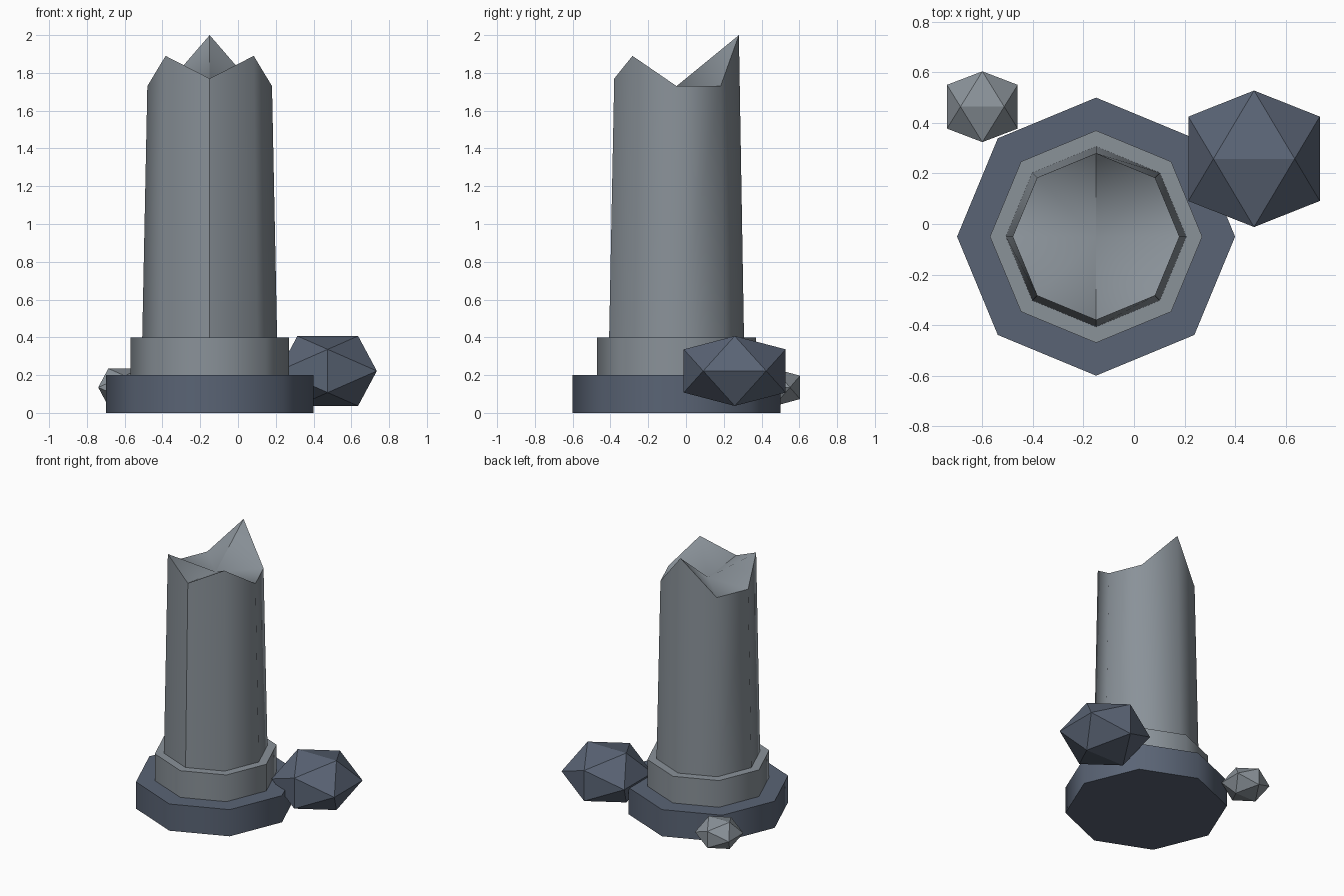
import bpy, bmesh, math
from math import radians, cos, sin
from mathutils import Vector

cube = bpy.data.objects.get("Cube")
if cube:
    bpy.data.objects.remove(cube, do_unlink=True)

AXIS = Vector((-0.15, -0.05, 0))


def make_material(name, hex_code):
    def linear(c):
        return c / 12.92 if c <= 0.04045 else ((c + 0.055) / 1.055) ** 2.4
    rgb = [linear(int(hex_code[i:i + 2], 16) / 255) for i in (0, 2, 4)]
    mat = bpy.data.materials.new(name)
    mat.use_nodes = True
    mat.diffuse_color = (*rgb, 1)
    bsdf = mat.node_tree.nodes["Principled BSDF"]
    bsdf.inputs["Base Color"].default_value = (*rgb, 1)
    bsdf.inputs["Roughness"].default_value = 0.9
    return mat


light_stone = make_material("light stone", "8A9299")
dark_stone = make_material("dark stone", "5A6475")


def finish(name, bm, mat, location, smooth=None):
    bmesh.ops.recalc_face_normals(bm, faces=bm.faces)
    mesh = bpy.data.meshes.new(name)
    bm.to_mesh(mesh)
    bm.free()
    mesh.materials.append(mat)
    obj = bpy.data.objects.new(name, mesh)
    obj.location = location
    bpy.context.collection.objects.link(obj)
    if smooth:
        bpy.ops.object.select_all(action='DESELECT')
        obj.select_set(True)
        bpy.context.view_layer.objects.active = obj
        bpy.ops.object.shade_smooth_by_angle(angle=radians(smooth))
    return obj


def octagon(bm, radius, heights):
    """Ring of eight corners, starting at the front."""
    ring = []
    for i, z in enumerate(heights):
        a = radians(45 * i - 90)
        ring.append(bm.verts.new((radius * cos(a), radius * sin(a), z)))
    return ring


def bridge(bm, low, high):
    for i in range(8):
        j = (i + 1) % 8
        bm.faces.new((low[i], low[j], high[j], high[i]))


def slab(name, radius, bottom, top, mat):
    bm = bmesh.new()
    low, high = octagon(bm, radius, [bottom] * 8), octagon(bm, radius, [top] * 8)
    bridge(bm, low, high)
    bm.faces.new(low)
    bm.faces.new(high)
    return finish(name, bm, mat, AXIS, 50)


# Stepped plinth
slab("plinth_base", 0.55, 0, 0.2, dark_stone)
slab("plinth_step", 0.42, 0.2, 0.4, light_stone)

# Tapered shaft with a jagged broken top, dished to the middle
bm = bmesh.new()
half = [1.77, 1.89, 1.73, 1.73, 2.0]
low = octagon(bm, 0.357, [0.4] * 8)
high = octagon(bm, 0.33, half + half[3:0:-1])
bridge(bm, low, high)
bm.faces.new(low)
middle = bm.verts.new((0, 0, 1.73))
for i in range(8):
    bm.faces.new((high[i], high[(i + 1) % 8], middle))
shaft = finish("broken_shaft", bm, light_stone, AXIS, 50)

# Crisp seam down the front of the shaft
for edge in shaft.data.edges:
    a, b = (shaft.data.vertices[v].co for v in edge.vertices)
    if abs(a.x) < 0.01 and abs(b.x) < 0.01 and a.y < -0.1 and b.y < -0.1:
        edge.use_edge_sharp = True


# Fallen rocks: flattened twenty-sided solids
def rock(name, location, size, mat):
    phi = (1 + 5 ** 0.5) / 2
    bm = bmesh.new()
    for s in (-1, 1):
        for t in (-phi, phi):
            for p in ((s, 0, t), (0, t, s), (t, s, 0)):
                bm.verts.new([c * k / phi for c, k in zip(p, size)])
    bmesh.ops.convex_hull(bm, input=bm.verts)
    return finish(name, bm, mat, location)


rock("large_rock", (0.475, 0.258, 0.222), (0.26, 0.27, 0.185), dark_stone)
rock("small_rock", (-0.6, 0.464, 0.135), (0.14, 0.14, 0.1), light_stone)
